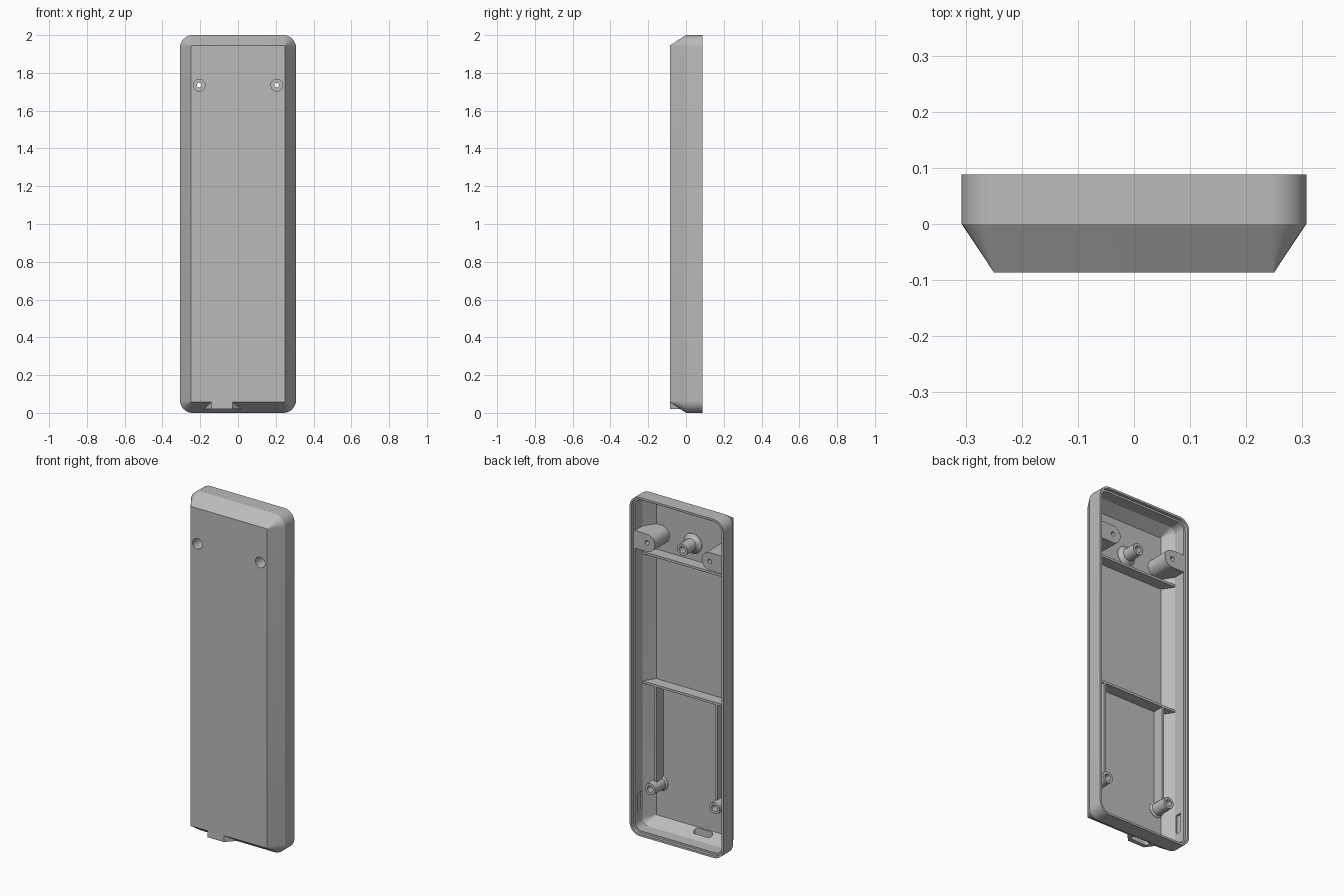
import bpy, bmesh, math

if "Cube" in bpy.data.objects:
    bpy.data.objects.remove(bpy.data.objects["Cube"])

GREY = bpy.data.materials.new("grey plastic")
GREY.diffuse_color = (0.5, 0.5, 0.5, 1)
GREY.use_nodes = True
GREY.node_tree.nodes["Principled BSDF"].inputs["Base Color"].default_value = GREY.diffuse_color
FLOOR = -0.066          # inside face of the front panel


def loft(name, rings):
    """Skin a list of equal-length point rings and cap both ends."""
    bm = bmesh.new()
    vs = [[bm.verts.new(p) for p in r] for r in rings]
    n = len(vs[0])
    for a, b in zip(vs, vs[1:]):
        for i in range(n):
            j = (i + 1) % n
            bm.faces.new((a[i], a[j], b[j], b[i]))
    bm.faces.new(vs[0][::-1])
    bm.faces.new(vs[-1])
    bmesh.ops.recalc_face_normals(bm, faces=bm.faces)
    me = bpy.data.meshes.new(name)
    bm.to_mesh(me)
    bm.free()
    ob = bpy.data.objects.new(name, me)
    bpy.context.collection.objects.link(ob)
    me.materials.append(GREY)
    return ob


def rounded(y, hw, z0, z1, r, steps=8):
    """Rounded rectangle in the xz plane."""
    pts = []
    for k, (cx, cz) in enumerate([(hw - r, z1 - r), (r - hw, z1 - r),
                                  (r - hw, z0 + r), (hw - r, z0 + r)]):
        for s in range(steps + 1):
            a = math.pi / 2 * (k + s / steps)
            pts.append((cx + r * math.cos(a), y, cz + r * math.sin(a)))
    return pts


def circle(y, r, x, z, n=32):
    return [(x + r * math.cos(2 * math.pi * i / n), y,
             z + r * math.sin(2 * math.pi * i / n)) for i in range(n)]


def lathe(name, profile, x, z):
    return loft(name, [circle(y, r, x, z) for r, y in profile])


def box(name, x0, x1, y0, y1, z0, z1):
    return loft(name, [[(x0, y, z0), (x1, y, z0), (x1, y, z1), (x0, y, z1)]
                       for y in (y0, y1)])


def boolean(ob, cutter, op='DIFFERENCE', keep=False):
    bpy.context.view_layer.objects.active = ob
    m = ob.modifiers.new("cut", 'BOOLEAN')
    m.object, m.operation, m.solver = cutter, op, 'EXACT'
    bpy.ops.object.modifier_apply(modifier=m.name)
    if not keep:
        bpy.data.objects.remove(cutter)


# Case shell: bevelled outside, stepped lip, hollow inside
shell = loft("case_shell", [
    rounded(-0.086, 0.25, 0.058, 1.945, 0.002),
    rounded(0.0, 0.307, 0.0, 2.0, 0.066),
    rounded(0.088, 0.307, 0.0, 2.0, 0.066),
    rounded(0.088, 0.295, 0.012, 1.988, 0.054),
    rounded(0.07, 0.295, 0.012, 1.988, 0.054),
    rounded(0.07, 0.284, 0.023, 1.977, 0.043),
    rounded(0.0, 0.284, 0.023, 1.977, 0.043),
    rounded(FLOOR, 0.24, 0.068, 1.935, 0.002)])

# Helper volume that trims inner parts to the wall
fit = loft("fit_helper", [
    rounded(-0.076, 0.244, 0.064, 1.94, 0.002),
    rounded(0.0, 0.29, 0.017, 1.983, 0.049),
    rounded(0.08, 0.29, 0.017, 1.983, 0.049)])
fit.hide_render = True

parts = [shell]

# Port cowl at the bottom of the front
cowl = loft("port_cowl", [
    [(x0, y, 0.02), (x1, y, 0.02), (x1, y, z), (x0, y, z)]
    for x0, x1, y, z in ((-0.14, -0.03, -0.086, 0.06),
                         (-0.182, 0.022, -0.027, 0.03))])
parts.append(cowl)

# Port slot through the cowl and floor
for ob in (shell, cowl):
    slot = loft("slot_cutter", [
        [(x - 0.08, z - 0.046, -y) for x, y, z in rounded(h, 0.058, -0.016, 0.016, 0.0155)]
        for h in (-0.14, 0.05)])
    boolean(ob, slot)

for side, s in (("left", -1), ("right", 1)):
    # Screw boss joined to the side wall
    cx, cz, r = s * 0.205, 1.735, 0.052
    prof = [(cx - s * r * math.sin(math.pi * i / 16), cz + r * math.cos(math.pi * i / 16))
            for i in range(17)] + [(s * 0.32, cz - r), (s * 0.32, cz + r)]
    boss = loft(side + "_screw_boss", [[(x, y, z) for x, z in prof] for y in (-0.075, 0.072)])
    boolean(boss, fit, 'INTERSECT', keep=True)
    # Countersunk screw hole
    for ob in (shell, boss):
        hole = lathe("screw_cutter", [(0.031, -0.12), (0.031, 0.045),
                                      (0.013, 0.045), (0.013, 0.12)], cx, cz)
        boolean(ob, hole)
    parts.append(boss)

    # Shallow latch recess in the side wall
    boolean(shell, box("latch_cutter", s * 0.27, s * 0.294, 0.005, 0.042, 0.115, 0.225))

    # Lengthwise rib
    parts.append(box(side + "_long_rib", s * 0.2 - 0.006, s * 0.2 + 0.006,
                     FLOOR - 0.005, 0.0, 0.27, 0.862))

# Cross ribs
for name, z in (("upper_cross_rib", 1.63), ("lower_cross_rib", 0.865)):
    rib = box(name, -0.32, 0.32, -0.076, 0.0, z - 0.007, z + 0.007)
    boolean(rib, fit, 'INTERSECT', keep=True)
    parts.append(rib)

# Board posts with filleted feet and pilot holes
for name, x, z in (("upper_post", 0, 1.735), ("lower_left_post", -0.21, 0.265),
                   ("lower_right_post", 0.21, 0.265)):
    foot = 0.058 if x == 0 else 0.046
    parts.append(lathe(name, [(foot, FLOOR - 0.004), (foot, FLOOR + 0.002),
                              (foot - 0.01, FLOOR + 0.009), (0.036, FLOOR + 0.022),
                              (0.034, 0.035), (0.018, 0.035), (0.018, -0.03)], x, z))

bpy.data.objects.remove(fit)

# Smooth curved walls, keep edges crisp
for ob in parts:
    bpy.ops.object.select_all(action='DESELECT')
    ob.select_set(True)
    bpy.context.view_layer.objects.active = ob
    bpy.ops.object.shade_smooth_by_angle(angle=math.radians(28))
